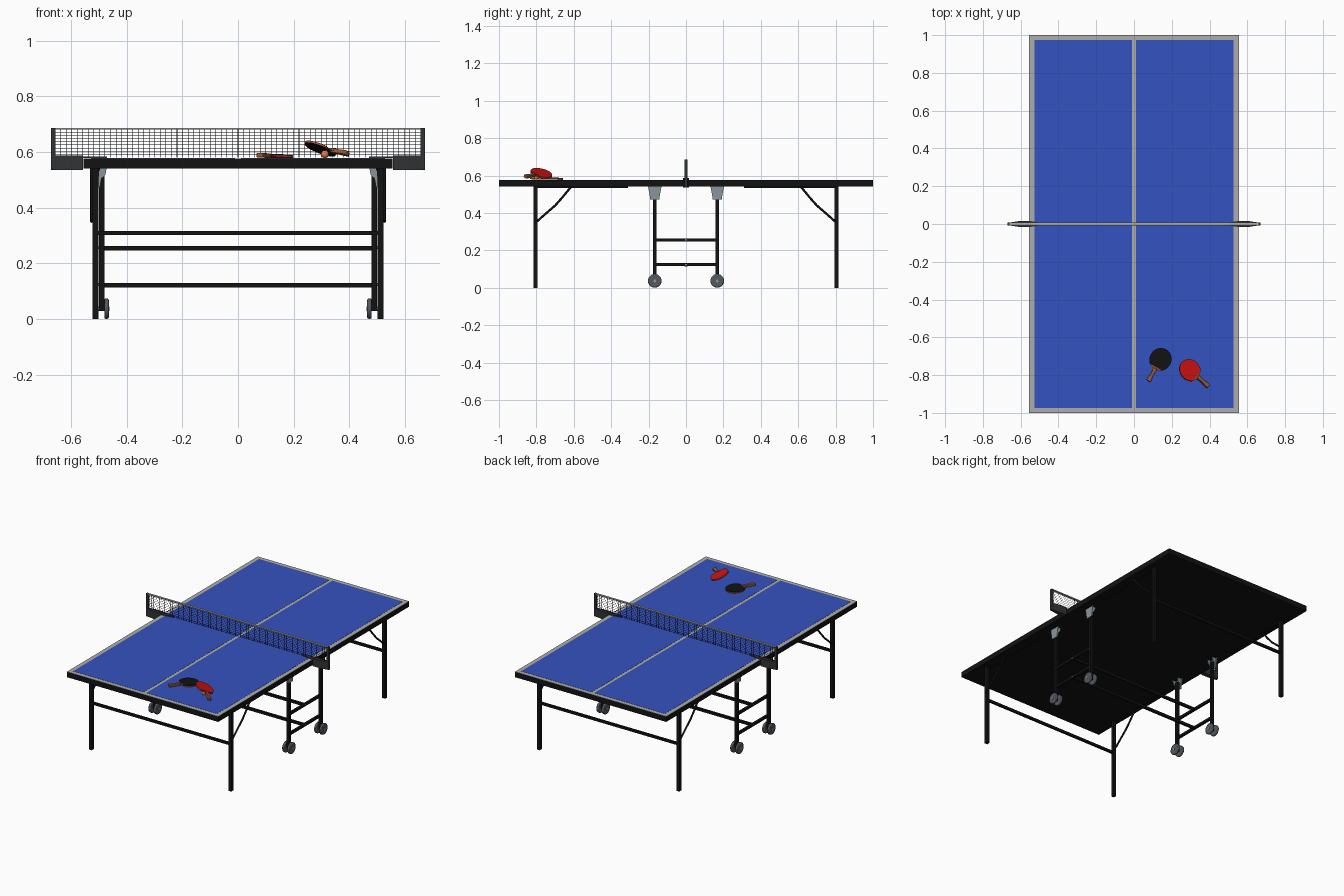
import bpy, bmesh, math
from mathutils import Vector, Matrix

if "Cube" in bpy.data.objects:
    bpy.data.objects.remove(bpy.data.objects["Cube"])


def material(name, r, g, b):
    m = bpy.data.materials.new(name)
    m.diffuse_color = (r, g, b, 1)
    m.use_nodes = True
    m.node_tree.nodes["Principled BSDF"].inputs["Base Color"].default_value = m.diffuse_color
    return m


BLACK = material("black", 0.006, 0.006, 0.006)
DARK = material("dark_plastic", 0.03, 0.033, 0.035)
BLUE = material("blue", 0.034, 0.084, 0.53)
LINE = material("line_grey", 0.42, 0.42, 0.41)
METAL = material("bracket_grey", 0.25, 0.3, 0.33)
WHEEL = material("wheel_grey", 0.09, 0.1, 0.115)
RED = material("red", 0.6, 0.006, 0.006)
WOOD = material("wood", 0.3, 0.1, 0.035)
ORANGE = material("orange", 0.8, 0.2, 0.06)


def finish(name, bm, mat, matrix=None, bevel=0, smooth=False):
    if matrix is not None:
        bm.transform(matrix)
    bmesh.ops.recalc_face_normals(bm, faces=bm.faces)
    me = bpy.data.meshes.new(name)
    bm.to_mesh(me)
    bm.free()
    ob = bpy.data.objects.new(name, me)
    bpy.context.collection.objects.link(ob)
    me.materials.append(mat)
    if bevel:
        mod = ob.modifiers.new("bevel", "BEVEL")
        mod.width, mod.segments = bevel, 2
    if smooth:
        bpy.context.view_layer.objects.active = ob
        ob.select_set(True)
        bpy.ops.object.shade_smooth_by_angle(angle=math.radians(40))
        ob.select_set(False)
    return ob


def box(name, x, y, z, mat, bevel=0):
    """Box from (min, max) ranges."""
    bm = bmesh.new()
    bmesh.ops.create_cube(bm, size=1)
    for v in bm.verts:
        v.co = [(r[0] + r[1]) / 2 + c * (r[1] - r[0]) for r, c in zip((x, y, z), v.co)]
    return finish(name, bm, mat, bevel=bevel)


def prism(name, pts, lo, hi, mat, axis="z", matrix=None, bevel=0):
    """Profile extruded along an axis between lo and hi."""
    place = {"z": lambda a, b, h: (a, b, h), "y": lambda a, b, h: (a, h, b),
             "x": lambda a, b, h: (h, a, b)}[axis]
    bm = bmesh.new()
    f = bm.faces.new([bm.verts.new(place(a, b, lo)) for a, b in pts])
    ext = bmesh.ops.extrude_face_region(bm, geom=[f])["geom"]
    move = Vector(place(0, 0, hi - lo))
    for v in ext:
        if isinstance(v, bmesh.types.BMVert):
            v.co += move
    return finish(name, bm, mat, matrix, bevel)


def rod(name, pts, radius, mat):
    cu = bpy.data.curves.new(name, "CURVE")
    cu.dimensions, cu.bevel_depth, cu.bevel_resolution = "3D", radius, 2
    cu.use_fill_caps = True
    sp = cu.splines.new("POLY")
    sp.points.add(len(pts) - 1)
    for p, c in zip(sp.points, pts):
        p.co = (*c, 1)
    ob = bpy.data.objects.new(name, cu)
    bpy.context.collection.objects.link(ob)
    cu.materials.append(mat)


def disc(name, x, y, z, radius, width, mat, bevel=0):
    bm = bmesh.new()
    bmesh.ops.create_cone(bm, cap_ends=True, segments=28, radius1=radius, radius2=radius, depth=width)
    m = Matrix.Translation((x, y, z)) @ Matrix.Rotation(math.pi / 2, 4, "Y")
    ob = finish(name, bm, mat, m, smooth=True)
    if bevel:
        mod = ob.modifiers.new("bevel", "BEVEL")
        mod.width, mod.segments, mod.limit_method = bevel, 2, "ANGLE"


def span(s, a, b):
    """Range a..b mirrored to side s."""
    return tuple(sorted((s * a, s * b)))


# Table top: black slab, grey border and blue fields
box("table_slab", (-.555, .555), (-1, 1), (.541, .5755), BLACK)
box("border_lines", (-.555, .555), (-1, 1), (.5755, .577), LINE)
for s in (-1, 1):
    box("blue_field", span(s, .01, .527), (-.973, .973), (.5765, .578), BLUE)

# Folding end legs with rails, braces and crossbars
for sy in (-1, 1):
    for sx in (-1, 1):
        box("end_leg", span(sx, .501, .522), span(sy, .795, .816), (0, .542), BLACK)
        box("under_rail", span(sx, .495, .522), span(sy, .31, .81), (.533, .542), BLACK)
        rod("leg_brace", [(sx * .525, sy * y, z) for y, z in
                          ((.803, .35), (.76, .388), (.70, .44), (.66, .485), (.615, .54))], .006, BLACK)
    box("leg_crossbar", (-.505, .505), span(sy, .798, .813), (.302, .317), BLACK)

# Central undercarriage: posts, ties, brackets and twin castors
for sx in (-1, 1):
    for sy in (-1, 1):
        y = sy * .167
        box("wheel_post", span(sx, .48, .499), (y - .009, y + .009), (.03, .52), BLACK)
        trap = [(y - .036, .542), (y + .036, .542), (y + .023, .472), (y - .023, .472)]
        prism("bracket_plate", trap, *span(sx, .499, .503), METAL, "x")
        for d in (-1, 1):
            prism("bracket_flange", [(sx * .503, .542), (sx * .472, .542), (sx * .476, .518),
                                     (sx * .49, .505), (sx * .496, .472), (sx * .503, .472)],
                  y + d * .023 - .002, y + d * .023 + .002, METAL, "y")
        for x in (.472, .509):
            disc("castor_wheel", sx * x, y, .0375, .0365, .016, WHEEL, .005)
        disc("castor_axle", sx * .4905, y, .0375, .008, .058, METAL)
    for z in (.257, .124):
        box("side_tie", span(sx, .482, .497), (-.165, .165), (z - .008, z + .008), BLACK)
        disc("tie_screw", sx * .498, 0, z, .005, .004, METAL)
for z in (.255, .122):
    box("frame_crossbar", (-.49, .49), (-.008, .008), (z - .008, z + .008), BLACK)

# Net: fine wire mesh with top tape and end posts
bm = bmesh.new()
bmesh.ops.create_grid(bm, x_segments=66, y_segments=9, size=1)
net = finish("net_mesh", bm, BLACK, Matrix.Translation((0, 0, .631)) @
             Matrix.Rotation(math.pi / 2, 4, "X") @ Matrix.Diagonal((.657, .051, 1, 1)))
mod = net.modifiers.new("wire", "WIREFRAME")
mod.thickness = .0018
box("net_top_tape", (-.66, .66), (-.007, .007), (.68, .686), LINE)
for s in (-1, 1):
    box("net_post", span(s, .655, .671), (-.008, .008), (.536, .686), DARK, .001)
    prism("net_clamp_arm", [(s * .47, -.004), (s * .56, -.017), (s * .62, -.013), (s * .67, -.006),
                            (s * .67, .006), (s * .62, .013), (s * .56, .017), (s * .47, .004)],
          .578, .584, DARK)
    prism("net_clamp_body", [(s * .557, -.016), (s * .61, -.015), (s * .67, -.006),
                             (s * .67, .006), (s * .61, .015), (s * .557, .016)],
          .536, .588, DARK)


# Bats: local frame has the head at the origin and the handle along +X
def bat(origin, handle_dir, normal, top, under):
    n = Vector(normal).normalized()
    x = Vector(handle_dir)
    x = (x - n * x.dot(n)).normalized()
    m = Matrix.Translation(origin) @ Matrix((x, n.cross(x), n)).transposed().to_4x4()
    arc = [(-.061 * math.cos(a), .058 * math.sin(a))
           for a in [math.radians(-140 + 10 * i) for i in range(29)]]
    blade = arc + [(.058, .013), (.07, .011), (.07, -.011), (.058, -.013)]
    prism("bat_blade", blade, -.002, .002, WOOD, matrix=m)
    prism("bat_rubber_top", arc, .002, .0045, top, matrix=m)
    prism("bat_rubber_under", arc, -.0045, -.002, under, matrix=m)
    grip = [(.054, -.009), (.09, -.0085), (.128, -.0125), (.131, -.009),
            (.131, .009), (.128, .0125), (.09, .0085), (.054, .009)]
    prism("bat_handle", grip, -.008, .008, WOOD, matrix=m, bevel=.003)


bat((.14, -.717, .5845), (-.06, -.107, .003), (.02, .03, 1), BLACK, RED)
bat((.296, -.774, .612), (.1, -.088, -.018), (.4, .25, 1), RED, BLACK)

# Ball propping up the tilted bat
bm = bmesh.new()
bmesh.ops.create_uvsphere(bm, u_segments=20, v_segments=12, radius=.014)
finish("ball", bm, ORANGE, Matrix.Translation((.312, -.80, .592)), smooth=True)
